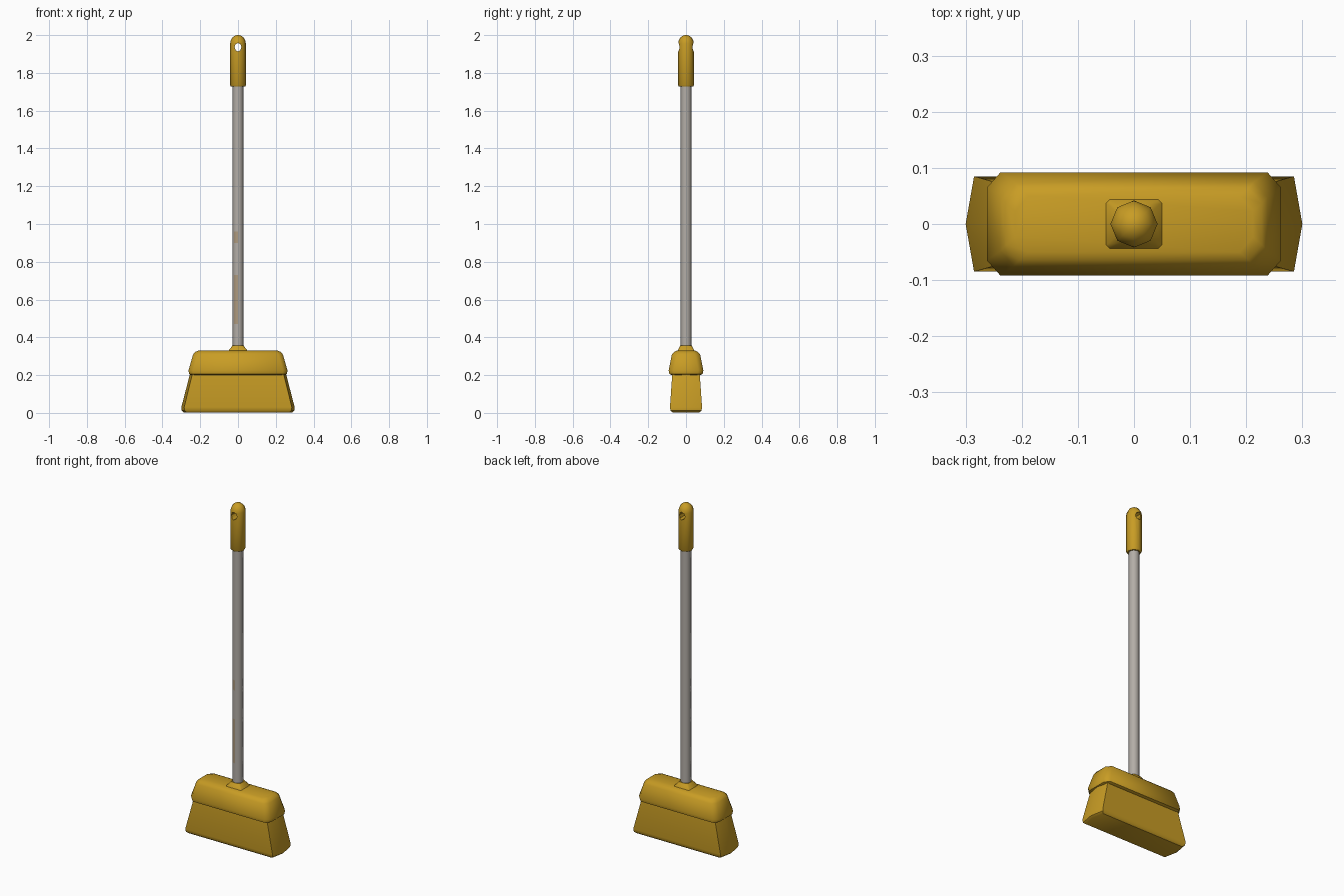
import bpy, bmesh, math

if "Cube" in bpy.data.objects:
    bpy.data.objects.remove(bpy.data.objects["Cube"])


def material(name, rgb):
    m = bpy.data.materials.new(name)
    m.diffuse_color = (*rgb, 1)
    m.use_nodes = True
    m.node_tree.nodes["Principled BSDF"].inputs["Base Color"].default_value = m.diffuse_color
    return m


YELLOW = material("mustard_plastic", (0.58, 0.335, 0.018))
GREY = material("worn_metal", (0.45, 0.42, 0.385))
TAN = material("tan_wear", (0.42, 0.32, 0.21))


def loft(name, rings, mats, angle=40):
    """Skin a stack of closed rings (lists of xyz) and cap both ends."""
    bm = bmesh.new()
    loops = [[bm.verts.new(p) for p in ring] for ring in rings]
    n = len(loops[0])
    for a, b in zip(loops, loops[1:]):
        for i in range(n):
            bm.faces.new((a[i], a[(i + 1) % n], b[(i + 1) % n], b[i]))
    bm.faces.new(loops[0][::-1])
    bm.faces.new(loops[-1])
    bmesh.ops.recalc_face_normals(bm, faces=bm.faces)
    me = bpy.data.meshes.new(name)
    bm.to_mesh(me)
    bm.free()
    for m in mats:
        me.materials.append(m)
    ob = bpy.data.objects.new(name, me)
    bpy.context.collection.objects.link(ob)
    smooth(ob, angle)
    return ob


def smooth(ob, angle):
    bpy.ops.object.select_all(action='DESELECT')
    ob.select_set(True)
    bpy.context.view_layer.objects.active = ob
    bpy.ops.object.shade_smooth_by_angle(angle=math.radians(angle))


def octagon(r, z, turn=0.0):
    return [(r * math.cos(turn + i * math.pi / 4),
             r * math.sin(turn + i * math.pi / 4), z) for i in range(8)]


def hexagon(x, y, z):
    # rectangle with slightly pointed ends
    k = x * 0.95
    return [(x, 0, z), (k, y, z), (-k, y, z), (-x, 0, z), (-k, -y, z), (k, -y, z)]


def chamfered(x, y, z, cx=0.024, cy=0.027):
    return [(x, -y + cy, z), (x, y - cy, z), (x - cx, y, z), (-x + cx, y, z),
            (-x, y - cy, z), (-x, -y + cy, z), (-x + cx, -y, z), (x - cx, -y, z)]


# bristle block, flaring towards the floor
loft("bristles", [hexagon(0.287, 0.072, 0.003), hexagon(0.298, 0.082, 0.012),
                  hexagon(0.30, 0.085, 0.03), hexagon(0.252, 0.072, 0.215)], [YELLOW])

# head casing over the bristles
loft("head", [chamfered(0.248, 0.076, 0.20), chamfered(0.259, 0.088, 0.206),
              chamfered(0.262, 0.092, 0.225), chamfered(0.238, 0.075, 0.308),
              chamfered(0.228, 0.064, 0.322), chamfered(0.212, 0.05, 0.329)],
     [YELLOW], 50)

# socket where the pole enters the head
loft("socket", [chamfered(0.053, 0.045, 0.322, 0.005, 0.005),
                chamfered(0.047, 0.042, 0.334, 0.006, 0.006),
                chamfered(0.034, 0.034, 0.35, 0.010, 0.010),
                chamfered(0.030, 0.030, 0.357, 0.010, 0.010)], [YELLOW], 50)

# pole, with worn tan patches on its left front faces
pole = loft("pole", [octagon(0.029, z) for z in (0.34, 0.47, 0.73, 0.9, 0.96, 1.75)],
            [GREY, TAN], 50)
for f in pole.data.polygons:
    c = f.center
    worn = 0.47 < c.z < 0.73 or 0.9 < c.z < 0.96
    f.material_index = int(worn and -0.015 < c.x < 0 and c.y < 0)

# grip with domed top
grip = loft("grip", [octagon(r, z) for r, z in (
    (0.037, 1.727), (0.042, 1.735), (0.042, 1.955), (0.038, 1.973),
    (0.028, 1.989), (0.014, 1.998), (0.004, 2.0))], [YELLOW], 50)

# hanging hole through the grip
bpy.ops.mesh.primitive_cylinder_add(vertices=8, radius=1, depth=0.2,
                                    location=(0, 0, 1.936),
                                    rotation=(math.pi / 2, 0, 0))
cutter = bpy.context.object
cutter.name = "hole_cutter"
cutter.scale = (0.018, 0.023, 1)
cutter.data.materials.append(YELLOW)
cutter.hide_render = True
mod = grip.modifiers.new("hole", 'BOOLEAN')
mod.operation = 'DIFFERENCE'
mod.solver = 'EXACT'
mod.object = cutter
bpy.context.view_layer.update()
bpy.ops.object.select_all(action='DESELECT')
grip.select_set(True)
bpy.context.view_layer.objects.active = grip
bpy.ops.object.modifier_move_to_index(modifier="hole", index=0)
bpy.ops.object.modifier_apply(modifier="hole")
smooth(grip, 50)
bpy.data.objects.remove(cutter, do_unlink=True)
